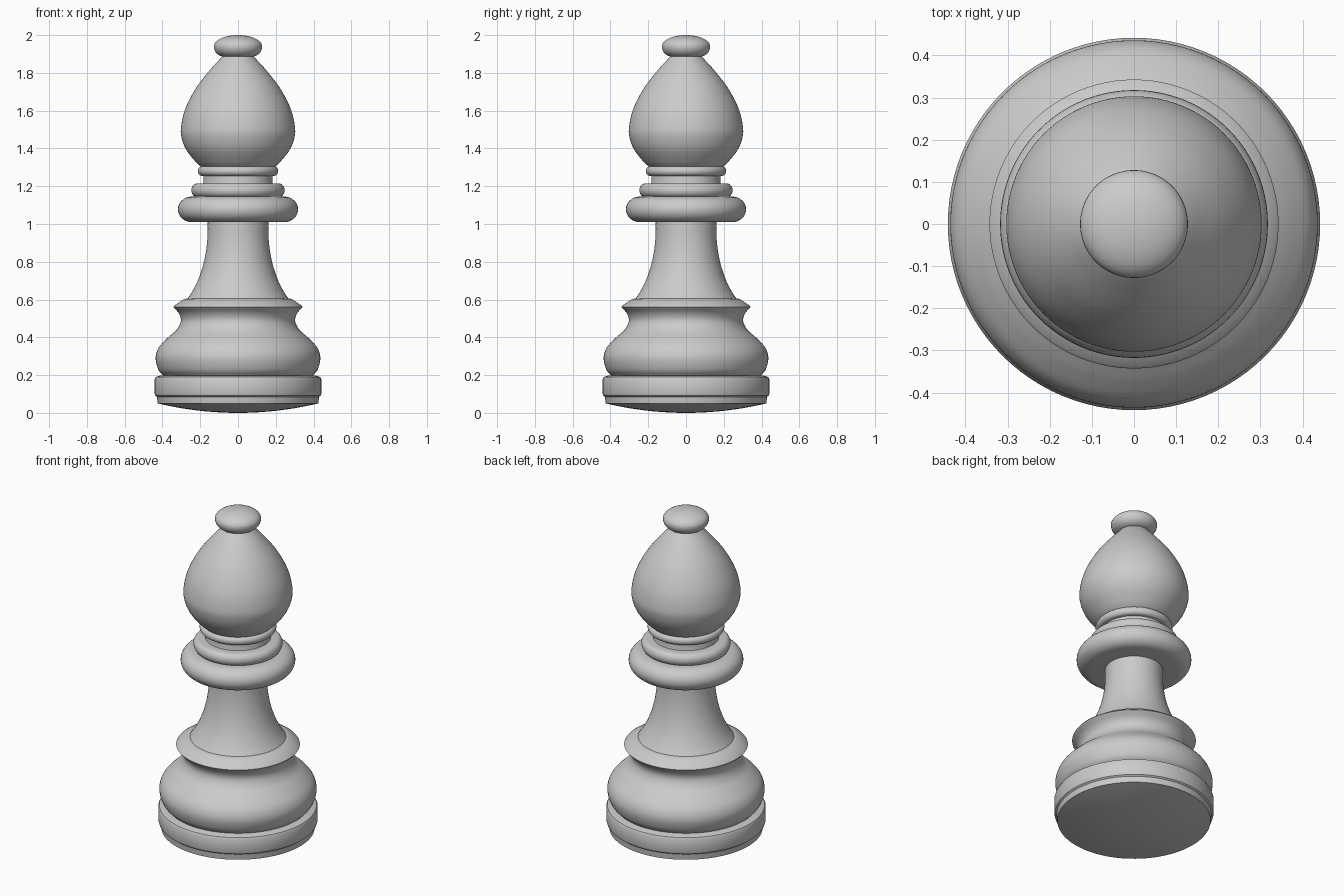
import bpy, bmesh, math
from mathutils import Vector

if "Cube" in bpy.data.objects:
    bpy.data.objects.remove(bpy.data.objects["Cube"])

SEG = 96
grey = bpy.data.materials.new("light grey")
grey.diffuse_color = (0.6, 0.6, 0.6, 1)
grey.use_nodes = True
grey.node_tree.nodes["Principled BSDF"].inputs["Base Color"].default_value = grey.diffuse_color


def smooth(pts, n=6):
    """Catmull-Rom curve through (radius, height) points."""
    p = [Vector(q) for q in pts]
    p = [2 * p[0] - p[1]] + p + [2 * p[-1] - p[-2]]
    out = []
    for a, b, c, d in zip(p, p[1:], p[2:], p[3:]):
        for i in range(n):
            t = i / n
            out.append(0.5 * (2 * b + (c - a) * t + (2 * a - 5 * b + 4 * c - d) * t * t
                              + (3 * b - a - 3 * c + d) * t ** 3))
    return [(max(q[0], 0), q[1]) for q in out] + [tuple(pts[-1])]


def bead(r_in, r_out, z0, z1):
    """Half-ellipse ring section from bottom to top."""
    return [(r_in + (r_out - r_in) * math.cos(a), (z0 + z1) / 2 + (z1 - z0) / 2 * math.sin(a))
            for a in [math.pi * (i / 16 - 0.5) for i in range(17)]]


def lathe(name, profile):
    """Spin a profile about z; open ends are closed at the axis."""
    if profile[0][0] > 0:
        profile = [(0, profile[0][1])] + profile
    if profile[-1][0] > 0:
        profile = profile + [(0, profile[-1][1])]
    bm = bmesh.new()
    vs = [bm.verts.new((r, 0, z)) for r, z in profile]
    es = [bm.edges.new(e) for e in zip(vs, vs[1:])]
    bmesh.ops.spin(bm, geom=vs + es, cent=(0, 0, 0), axis=(0, 0, 1),
                   angle=2 * math.pi, steps=SEG)
    bmesh.ops.remove_doubles(bm, verts=bm.verts, dist=1e-5)
    bmesh.ops.recalc_face_normals(bm, faces=bm.faces)
    me = bpy.data.meshes.new(name)
    bm.to_mesh(me)
    bm.free()
    me.materials.append(grey)
    ob = bpy.data.objects.new(name, me)
    bpy.context.collection.objects.link(ob)
    bpy.ops.object.select_all(action='DESELECT')
    ob.select_set(True)
    bpy.context.view_layer.objects.active = ob
    bpy.ops.object.shade_smooth_by_angle(angle=math.radians(35))


# Foot: shallow domed underside, then the grooved band
dome = [(0.425 * i / 10, 0.05 * (i / 10) ** 2) for i in range(11)]
lathe("foot", dome + [(0.429, 0.085), (0.438, 0.092), (0.442, 0.105), (0.442, 0.178),
                      (0.436, 0.19), (0.41, 0.198)])

# Lower bulge and the flared collar above it
lathe("bulge", smooth([(0.395, 0.197), (0.422, 0.23), (0.436, 0.29), (0.42, 0.345),
                       (0.375, 0.395), (0.325, 0.44), (0.303, 0.485), (0.312, 0.525),
                       (0.343, 0.56)]) + [(0.338, 0.567), (0.285, 0.603), (0.265, 0.607)])

# Stem
lathe("stem", smooth([(0.27, 0.60), (0.238, 0.65), (0.205, 0.72), (0.178, 0.81),
                      (0.163, 0.91), (0.16, 1.02)]))

# Collar rings
lathe("large_ring", bead(0.245, 0.318, 1.01, 1.145))
lathe("middle_ring", bead(0.215, 0.247, 1.142, 1.215))
lathe("neck", [(0.2, 1.12), (0.2, 1.15), (0.182, 1.2), (0.182, 1.27)])
lathe("small_ring", bead(0.19, 0.213, 1.255, 1.305))

# Head
lathe("head", smooth([(0.19, 1.298), (0.225, 1.33), (0.272, 1.39), (0.297, 1.45),
                      (0.302, 1.51), (0.279, 1.61), (0.222, 1.72), (0.145, 1.82),
                      (0.09, 1.88), (0.08, 1.9)]))

# Finial
lathe("finial", bead(0.07, 0.128, 1.885, 1.995)[:9]
      + [(0.128 * math.cos(a), 1.94 + 0.06 * math.sin(a))
         for a in [math.pi / 2 * i / 12 for i in range(1, 12)]] + [(0, 2.0)])
